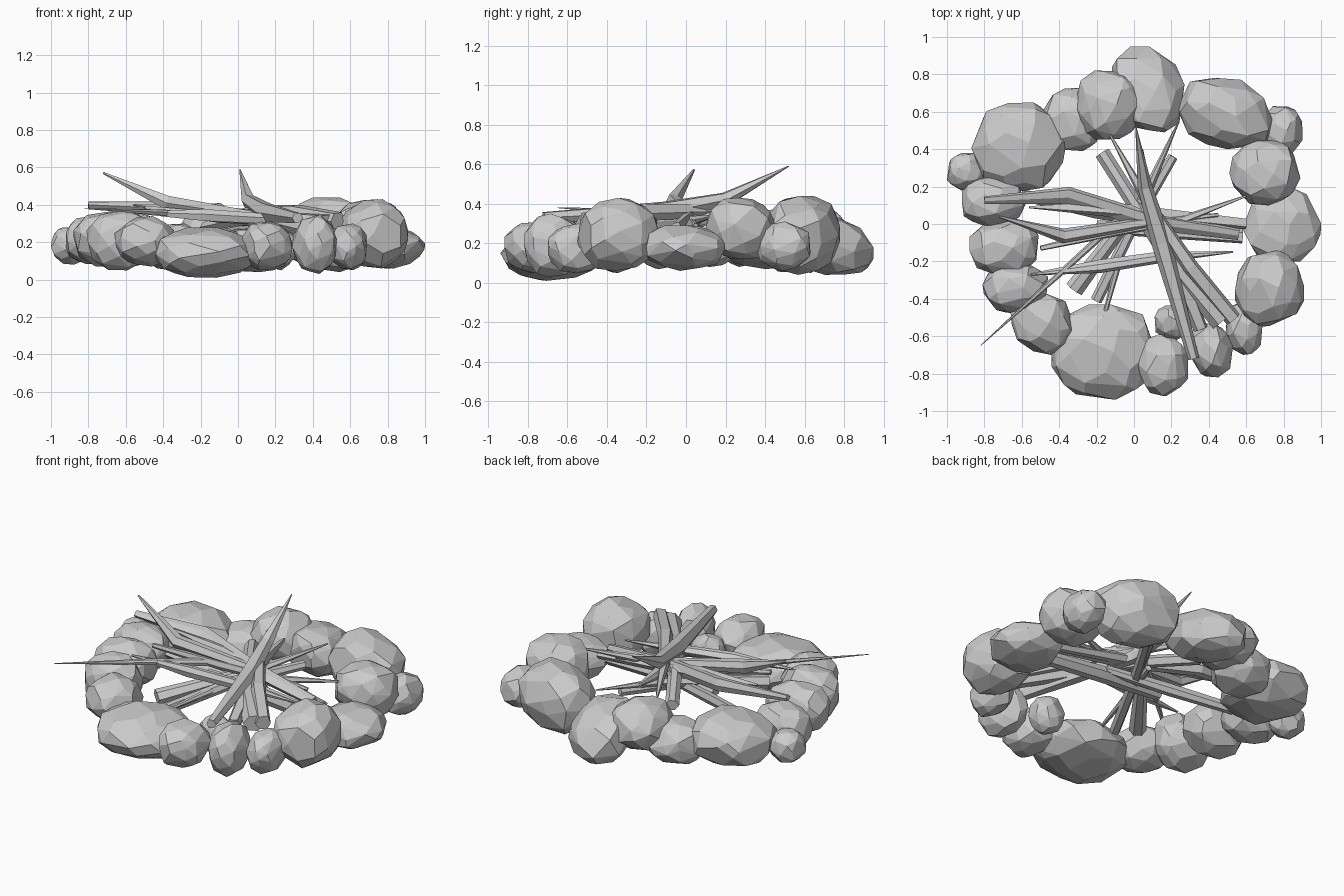
import bpy, bmesh, math, random
from mathutils import Vector

if "Cube" in bpy.data.objects:
    bpy.data.objects.remove(bpy.data.objects["Cube"], do_unlink=True)

grey = bpy.data.materials.new("plain_grey")
grey.use_nodes = True
colour = (0.6, 0.6, 0.6, 1)
grey.diffuse_color = colour
grey.node_tree.nodes["Principled BSDF"].inputs["Base Color"].default_value = colour


def finish(bm, name):
    """Turn a bmesh into a flat shaded grey object."""
    bmesh.ops.recalc_face_normals(bm, faces=bm.faces)
    mesh = bpy.data.meshes.new(name)
    bm.to_mesh(mesh)
    bm.free()
    mesh.materials.append(grey)
    obj = bpy.data.objects.new(name, mesh)
    bpy.context.collection.objects.link(obj)
    return obj


def stone(name, low, high, seed, skew=0, lean=0):
    """Chipped boulder: hull of jittered sphere points fitted between two corners."""
    rng = random.Random(seed)
    count = 48
    points = []
    for i in range(count):
        z = 1 - 2 * (i + 0.5) / count
        angle = i * math.pi * (3 - math.sqrt(5)) + rng.uniform(-0.3, 0.3)
        ring = math.sqrt(1 - z * z)
        p = Vector((ring * math.cos(angle), ring * math.sin(angle), z))
        # push slightly towards a box so the sides are fuller
        p = Vector([math.copysign(abs(c) ** 0.92, c) for c in p]) * rng.uniform(0.94, 1.04)
        points.append(Vector((p.x, p.y + skew * p.x, p.z + lean * p.y)))
    lo = [min(p[k] for p in points) for k in range(3)]
    hi = [max(p[k] for p in points) for k in range(3)]
    bm = bmesh.new()
    for p in points:
        bm.verts.new([low[k] + (p[k] - lo[k]) / (hi[k] - lo[k]) * (high[k] - low[k])
                      for k in range(3)])
    hull = bmesh.ops.convex_hull(bm, input=bm.verts)
    loose = [v for v in hull["geom_interior"] if isinstance(v, bmesh.types.BMVert)]
    bmesh.ops.delete(bm, geom=loose, context="VERTS")
    bmesh.ops.dissolve_limit(bm, angle_limit=math.radians(9), verts=bm.verts, edges=bm.edges)
    return finish(bm, name)


def stick(name, path, seed, sides=6):
    """Split branch: rough polygon rings swept along points of (x, y, z, radius)."""
    rng = random.Random(seed)
    wobble = [rng.uniform(0.8, 1.2) for _ in range(sides)]
    bm = bmesh.new()
    rings = []
    for i, (x, y, z, radius) in enumerate(path):
        before, after = path[max(i - 1, 0)], path[min(i + 1, len(path) - 1)]
        along = (Vector(after[:3]) - Vector(before[:3])).normalized()
        side = along.cross(Vector((0, 0, 1))).normalized()
        up = side.cross(along)
        ring = []
        for k in range(sides):
            a = math.tau * k / sides
            offset = (side * math.cos(a) + up * math.sin(a)) * radius * wobble[k]
            ring.append(bm.verts.new(Vector((x, y, z)) + offset))
        rings.append(ring)
    for a, b in zip(rings, rings[1:]):
        for k in range(sides):
            n = (k + 1) % sides
            bm.faces.new((a[k], a[n], b[n], b[k]))
    bm.faces.new(rings[0])
    bm.faces.new(rings[-1])
    return finish(bm, name)


# Ring of stones: x range, y range, z range, then optional plan skew and backward lean
front_stones = [
    (-.44, .10, -.94, -.43, .01, .28),
    (.01, .29, -.92, -.59, .05, .31),
    (.29, .53, -.82, -.53, .03, .35, -.15),
    (.49, .69, -.70, -.40, .05, .30),
    (.11, .31, -.62, -.43, .05, .28),
    (.54, .91, -.55, -.14, .06, .43),
    (-.66, -.33, -.70, -.36, .07, .34, -.1),
    (-.81, -.46, -.48, -.20, .05, .37),
    (-.88, -.51, -.28, .02, .07, .37),
]
back_stones = [
    (.58, 1., -.20, .21, .06, .29),
    (.51, .89, .10, .45, .12, .43),
    (.68, .90, .36, .63, .06, .31),
    (.23, .74, .40, .78, .04, .44, -.2),
    (-.12, .27, .49, .95, .04, .35, -.15, -.3),
    (-.31, .04, .45, .82, .11, .41),
    (-.50, -.15, .39, .73, .05, .30),
    (-.87, -.36, .17, .65, .07, .37),
    (-.92, -.58, -.02, .26, .08, .35),
    (-1., -.80, .18, .38, .08, .28),
]
for label, group in (("front_stone", front_stones), ("back_stone", back_stones)):
    for i, (xa, xb, ya, yb, za, zb, *tilt) in enumerate(group):
        stone(f"{label}_{i + 1}", (xa, ya, za), (xb, yb, zb), f"{label}{i}", *tilt)

# Branches running front to back
long_branches = [
    [(-.17, .38, .28, .04), (.02, .08, .32, .04), (.24, -.25, .32, .05), (.47, -.52, .3, .06)],
    [(.21, .36, .26, .03), (.0, .0, .24, .035), (-.2, -.41, .17, .035)],
    [(.24, .55, .33, .004), (.06, .15, .28, .025), (-.32, -.35, .19, .045)],
    [(-.13, .48, .34, .006), (.08, .1, .36, .035), (.3, -.23, .35, .05), (.53, -.51, .31, .05)],
    [(.01, .52, .59, .003), (.06, .2, .42, .04), (.15, -.1, .36, .055), (.32, -.72, .33, .03)],
    [(.04, .4, .36, .01), (.08, .1, .33, .04), (.25, -.28, .3, .05), (.36, -.56, .27, .04)],
    [(.02, .15, .25, .02), (-.08, -.2, .22, .02), (-.16, -.5, .2, .01)],
]
# Branches running side to side
cross_branches = [
    [(-.8, .13, .4, .02), (-.35, .16, .38, .045), (.1, .02, .33, .045), (.56, -.05, .28, .03)],
    [(-.72, .04, .57, .006), (-.38, -.06, .41, .04), (.0, .0, .35, .03), (.45, .05, .29, .01)],
    [(-.5, -.13, .38, .015), (-.1, -.04, .33, .03), (.25, .02, .31, .025), (.6, .15, .34, .006)],
    [(-.55, -.27, .36, .006), (-.18, -.23, .35, .035), (.15, -.18, .33, .03), (.53, -.15, .3, .004)],
    [(-.82, -.65, .38, .002), (-.4, -.27, .36, .018), (.04, .13, .32, .025)],
    [(-.56, .09, .4, .005), (-.15, .08, .36, .035), (.6, .0, .25, .025)],
    [(-.2, -.02, .23, .035), (.2, -.04, .22, .045), (.58, -.07, .2, .04)],
    [(-.6, .16, .2, .03), (-.2, .07, .22, .035), (.2, -.01, .24, .025)],
]
for label, group in (("long_branch", long_branches), ("cross_branch", cross_branches)):
    for i, path in enumerate(group):
        stick(f"{label}_{i + 1}", path, f"{label}{i}")
